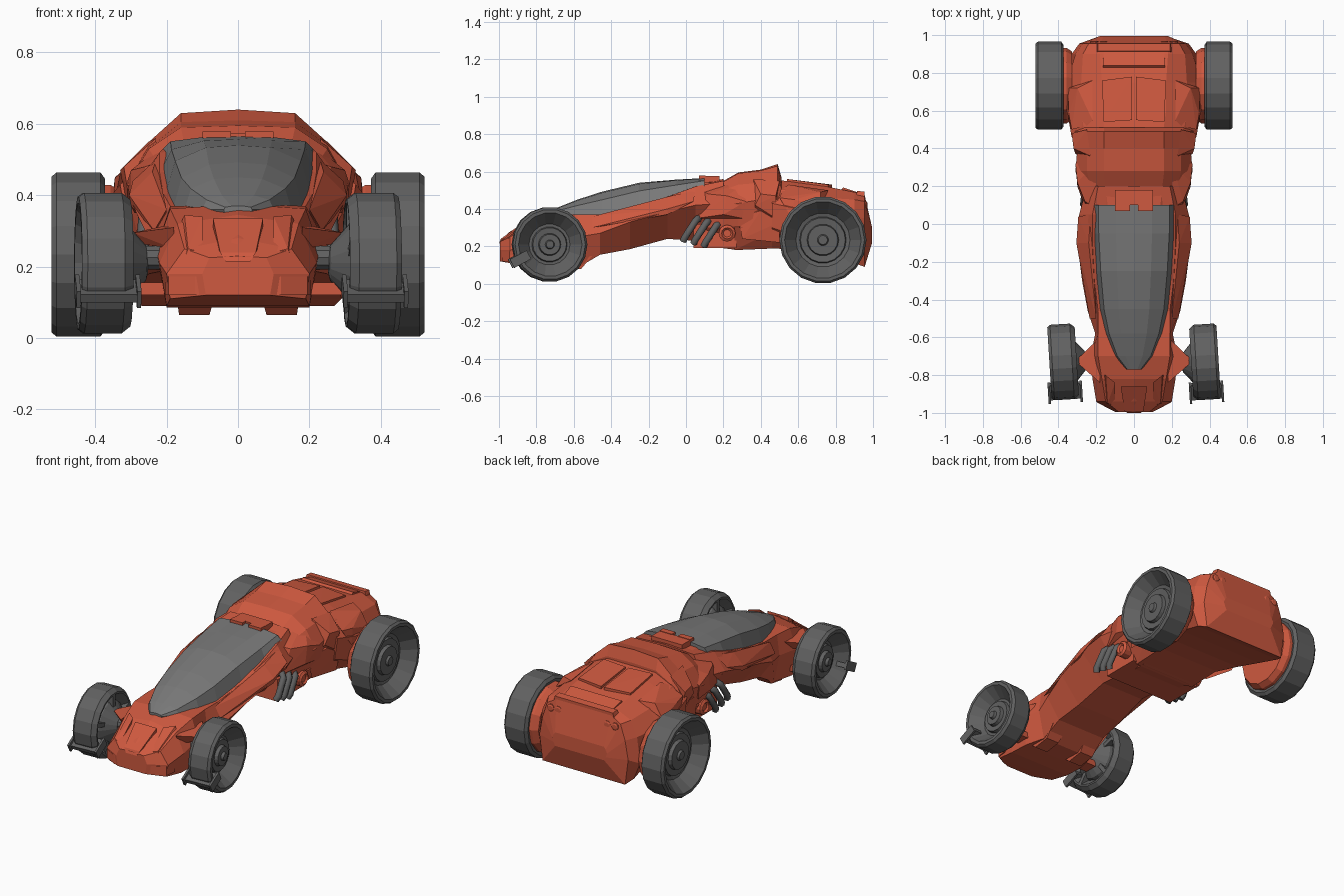
import bpy, bmesh
from math import cos, sin, tau, radians
from mathutils import Matrix


def paint(name, *rgb):
    m = bpy.data.materials.new(name)
    m.diffuse_color = (*rgb, 1)
    return m


red = paint("red_paint", 0.62, 0.10, 0.05)
dark = paint("dark_rubber", 0.12, 0.12, 0.12)
tint = paint("tinted_glass", 0.19, 0.19, 0.19)


def finish(name, bm, mat, mtx=Matrix()):
    bmesh.ops.recalc_face_normals(bm, faces=bm.faces)
    me = bpy.data.meshes.new(name)
    bm.to_mesh(me)
    bm.free()
    me.transform(mtx)
    me.materials.append(mat)
    ob = bpy.data.objects.new(name, me)
    bpy.context.collection.objects.link(ob)
    return ob


def skin(name, rings, mat, mtx=Matrix()):
    """Bridge a row of equal point rings and cap the ends."""
    bm = bmesh.new()
    vs = [[bm.verts.new(p) for p in r] for r in rings]
    n = len(vs[0])
    for a, b in zip(vs, vs[1:]):
        for i in range(n):
            j = (i + 1) % n
            bm.faces.new((a[i], a[j], b[j], b[i]))
    bm.faces.new(vs[0])
    bm.faces.new(vs[-1])
    return finish(name, bm, mat, mtx)


def loft(name, rows, mat):
    """Rows are (y, [half section points x, z]); mirrored across x."""
    rings = []
    for y, half in rows:
        ring = [(x, y, z) for x, z in half]
        ring += [(-x, y, z) for x, z in reversed(half) if x > 0]
        rings.append(ring)
    return skin(name, rings, mat)


def lathe(name, prof, mat, mtx=Matrix(), n=18):
    """Spin (x, radius) profile about the x axis."""
    rings = [[(x, r * cos(tau * i / n), r * sin(tau * i / n)) for i in range(n)]
             for x, r in prof]
    return skin(name, rings, mat, mtx)


def hull(name, pts, mat, side=1, mtx=Matrix()):
    """Convex block around points; side 0 mirrors the points."""
    bm = bmesh.new()
    for s in ((1, -1) if side == 0 else (side,)):
        for x, y, z in pts:
            bm.verts.new((x * s, y, z))
    bmesh.ops.convex_hull(bm, input=bm.verts)
    bmesh.ops.delete(bm, geom=[v for v in bm.verts if not v.link_faces], context='VERTS')
    return finish(name, bm, mat, mtx)


def box(name, lo, hi, mat, side=1, mtx=Matrix()):
    pts = [(x, y, z) for x in (lo[0], hi[0]) for y in (lo[1], hi[1]) for z in (lo[2], hi[2])]
    return hull(name, pts, mat, side, mtx)


# Front hull: y, top z, shoulder x z, widest x z, bottom x z
front = [(-.995, .23, .08, .225, .10, .18, .09, .12),
         (-.94, .28, .15, .25, .20, .18, .19, .11),
         (-.82, .345, .17, .32, .22, .21, .20, .09),
         (-.70, .375, .19, .362, .23, .25, .20, .085),
         (-.58, .37, .19, .37, .205, .25, .17, .085),
         (-.46, .37, .19, .37, .245, .27, .16, .155),
         (-.30, .41, .21, .405, .275, .33, .15, .185),
         (-.10, .47, .22, .465, .30, .385, .14, .24),
         (.05, .53, .22, .52, .29, .42, .14, .23),
         (.20, .56, .19, .55, .25, .43, .13, .21)]
loft("front_hull", [(y, [(0, zt), (xs, zs), (xw, zw), (xb, zb)])
                    for y, zt, xs, zs, xw, zw, xb, zb in front], red)

# Canopy glass: y, top z, edge x, edge z
glass = [(-.77, .37, .04, .36), (-.70, .402, .10, .36), (-.58, .45, .15, .36),
         (-.45, .492, .18, .368), (-.25, .54, .20, .415), (-.05, .557, .212, .475),
         (.10, .565, .215, .525)]
loft("canopy", [(y, [(0, zt), (.45 * x, zt - .05 * (zt - z)), (.88 * x, zt - .35 * (zt - z)),
                     (x, z), (.8 * x, z - .03)]) for y, zt, x, z in glass], tint)

# Engine cover rising to a spoiler edge
loft("engine_cover", [
    (.10, [(0, .545), (.14, .54), (.21, .49), (.26, .41), (.24, .30), (.15, .20)]),
    (.20, [(0, .55), (.15, .545), (.23, .50), (.29, .42), (.26, .30), (.16, .19)]),
    (.28, [(0, .595), (.16, .59), (.25, .53), (.31, .43), (.27, .31), (.17, .18)]),
    (.40, [(0, .61), (.16, .605), (.25, .54), (.30, .45), (.28, .30), (.17, .19)]),
    (.49, [(0, .64), (.16, .63), (.26, .54), (.32, .44), (.28, .30), (.16, .20)]),
    (.51, [(0, .57), (.16, .565), (.26, .51), (.31, .43), (.28, .30), (.16, .20)])], red)

# Rear body
loft("rear_body", [
    (.46, [(.15, .56), (.26, .51), (.33, .43), (.31, .30), (.20, .19)]),
    (.60, [(.17, .54), (.28, .49), (.355, .40), (.33, .25), (.25, .18)]),
    (.75, [(.17, .52), (.28, .46), (.355, .38), (.345, .22), (.28, .15)]),
    (.90, [(.18, .49), (.27, .45), (.31, .36), (.33, .21), (.29, .11)]),
    (.955, [(.18, .475), (.24, .44), (.27, .35), (.29, .24), (.27, .09)]),
    (.995, [(.16, .30), (.17, .285), (.18, .265), (.17, .24), (.16, .22)])], red)

# Centre details: raised deck vents, canopy clips, bumper, belly box
hull("deck_vent", [(.16, .82, .49), (.16, .93, .46), (.165, .82, .495), (.165, .84, .515),
                   (.16, .92, .488)], red, 0)
hull("tail_lip", [(.20, .91, .47), (.20, .955, .45), (.19, .915, .497), (.19, .955, .492)], red, 0)
for x in (-.06, .06):
    box("canopy_clip", (x - .04, .07, .54), (x + .04, .105, .578), red)
box("roof_step", (-.10, .10, .53), (.10, .18, .575), red)
hull("front_bumper", [(x, y, z) for z in (.12, .172)
                      for x, y in ((.205, -.88), (.195, -.945), (.12, -.985))], red, 0)
hull("nose_ridge", [(.035, -1.0, .215), (.05, -.99, .24), (.07, -.86, .335), (.07, -.86, .28)], red, 0)
box("belly_box", (-.23, .04, .19), (.23, .27, .32), red)
hull("belly_plate", [(.2, .26, .18), (.27, .26, .3), (.2, .50, .19), (.29, .50, .3)], red, 0)

for side, tag in ((-1, "left"), (1, "right")):
    flip = Matrix.Diagonal((side, 1, 1, 1))
    # Armour plates around the engine
    hull("intake_pod_" + tag, [(.2, .08, .5), (.26, .12, .48), (.30, .22, .47), (.30, .2, .37),
         (.25, .06, .35), (.2, .33, .55), (.31, .32, .44), (.29, .3, .35)], red, side)
    hull("shoulder_plate_" + tag, [(.23, .36, .56), (.32, .40, .48), (.31, .37, .42), (.25, .50, .55),
         (.33, .48, .47), (.31, .48, .35), (.26, .36, .38)], red, side)
    hull("flank_plate_" + tag, [(.27, .28, .36), (.305, .40, .39), (.315, .50, .33), (.295, .5, .22),
         (.27, .30, .24), (.25, .38, .42)], red, side)
    hull("haunch_" + tag, [(.25, .52, .51), (.33, .50, .46), (.345, .58, .45), (.30, .72, .49),
         (.35, .72, .41), (.35, .56, .36), (.22, .76, .50), (.22, .55, .53)], red, side)
    hull("deck_panel_" + tag, [(x, y, z + d) for d in (-.03, 0) for x, y, z in
         ((.01, .55, .558), (.16, .54, .56), (.17, .76, .53), (.01, .78, .53))], red, side)
    # Nose ribs, lower feet and side sill
    hull("nose_rib_" + tag, [(.10, -.96, .24), (.14, -.95, .25), (.10, -.84, .34), (.15, -.80, .345),
         (.15, -.95, .22), (.17, -.80, .30), (.10, -.9, .22)], red, side)
    hull("splitter_foot_" + tag, [(.08, -.66, .065), (.165, -.66, .065), (.08, -.56, .08),
         (.165, -.56, .08), (.07, -.70, .1), (.17, -.70, .1), (.17, -.5, .15), (.07, -.5, .15)], red, side)
    hull("side_sill_" + tag, [(.235, -.5, .30), (.20, -.5, .36), (.305, -.1, .40), (.24, -.1, .465),
         (.30, -.1, .37), (.2, -.3, .33), (.295, .04, .44), (.23, .05, .50)], red, side)
    # Round caps: engine side and tail lights
    lathe("engine_cap_" + tag, [(.2, .045), (.275, .045), (.285, .03), (.275, .02)], red,
          flip @ Matrix.Translation((0, .22, .27)), 12)
    back = Matrix.Rotation(radians(90), 4, 'Z')
    for x in (.16, .21):
        lathe("tail_light_" + tag, [(-.05, .022), (0, .022), (.004, .014)], red,
              flip @ Matrix.Translation((x, .966, .42)) @ back, 10)
    # Exhaust pipes
    for k in range(3):
        dy, dz = .055 * k, -.014 * k
        cu = bpy.data.curves.new("exhaust_pipe", 'CURVE')
        cu.dimensions = '3D'
        cu.bevel_depth, cu.bevel_resolution, cu.use_fill_caps = .019, 1, True
        cu.materials.append(dark)
        sp = cu.splines.new('POLY')
        path = [(.2, .07, .345), (.245, .065, .35), (.262, .05, .335), (.268, -.005, .25), (.258, -.015, .228)]
        sp.points.add(len(path) - 1)
        for p, (x, y, z) in zip(sp.points, path):
            p.co = (x * side, y + dy, z + dz, 1)
        bpy.context.collection.objects.link(bpy.data.objects.new("exhaust_pipe_%s_%d" % (tag, k), cu))

    # Rear wheel with red inner drum
    rear = Matrix.Translation((.447 * side, .732, .234)) @ flip
    lathe("rear_wheel_" + tag, [(-.07, .02), (-.07, .195), (-.075, .215), (-.062, .233), (.062, .233),
          (.075, .222), (.075, .205), (.0, .145), (-.005, .125), (.012, .12), (.008, .085), (.028, .08),
          (.028, .03), (.04, .024), (.04, .004)], dark, rear)
    lathe("rear_drum_" + tag, [(-.12, .18), (-.09, .20), (-.068, .20)], red, rear, 14)

    # Front wheel, steered slightly, dished on both sides
    steer = Matrix.Translation((.378 * side, -.73, .21)) @ Matrix.Rotation(radians(3.5), 4, 'Z') @ flip
    lathe("front_wheel_" + tag, [(-.125, .03), (-.12, .05), (-.055, .125), (-.035, .13), (-.075, .17),
          (-.075, .18), (-.05, .2), (.055, .2), (.07, .188), (.07, .17), (.0, .11), (.0, .095),
          (.018, .09), (.015, .06), (.035, .055), (.035, .025), (.05, .02), (.05, .004)], dark, steer)
    for k in range(5):
        spin = steer @ Matrix.Rotation(tau * k / 5, 4, 'X')
        box("front_strut_" + tag, (-.075, -.012, .05), (-.02, .012, .172), dark, 1, spin)
    # Winglet in front of the wheel with end plates
    tilt = steer @ Matrix.Translation((-.005, -.14, -.072)) @ Matrix.Rotation(radians(28), 4, 'X')
    box("winglet_" + tag, (-.085, -.06, -.012), (.085, .03, .014), dark, 1, tilt)
    for x in (-.09, .08):
        box("winglet_end_" + tag, (x, -.072, -.022), (x + .012, .03, .03), dark, 1, tilt)
    # Suspension arms and axle
    hull("front_arm_" + tag, [(.18, -.60, .32), (.18, -.84, .31), (.295, -.74, .295), (.295, -.71, .295),
         (.28, -.72, .265), (.18, -.65, .25), (.18, -.80, .25)], red, side)
    box("lower_arm_" + tag, (.15, -.76, .12), (.29, -.68, .155), red, side)
    lathe("front_axle_" + tag, [(.15, .035), (.29, .035)], dark,
          flip @ Matrix.Translation((0, -.73, .225)), 10)
